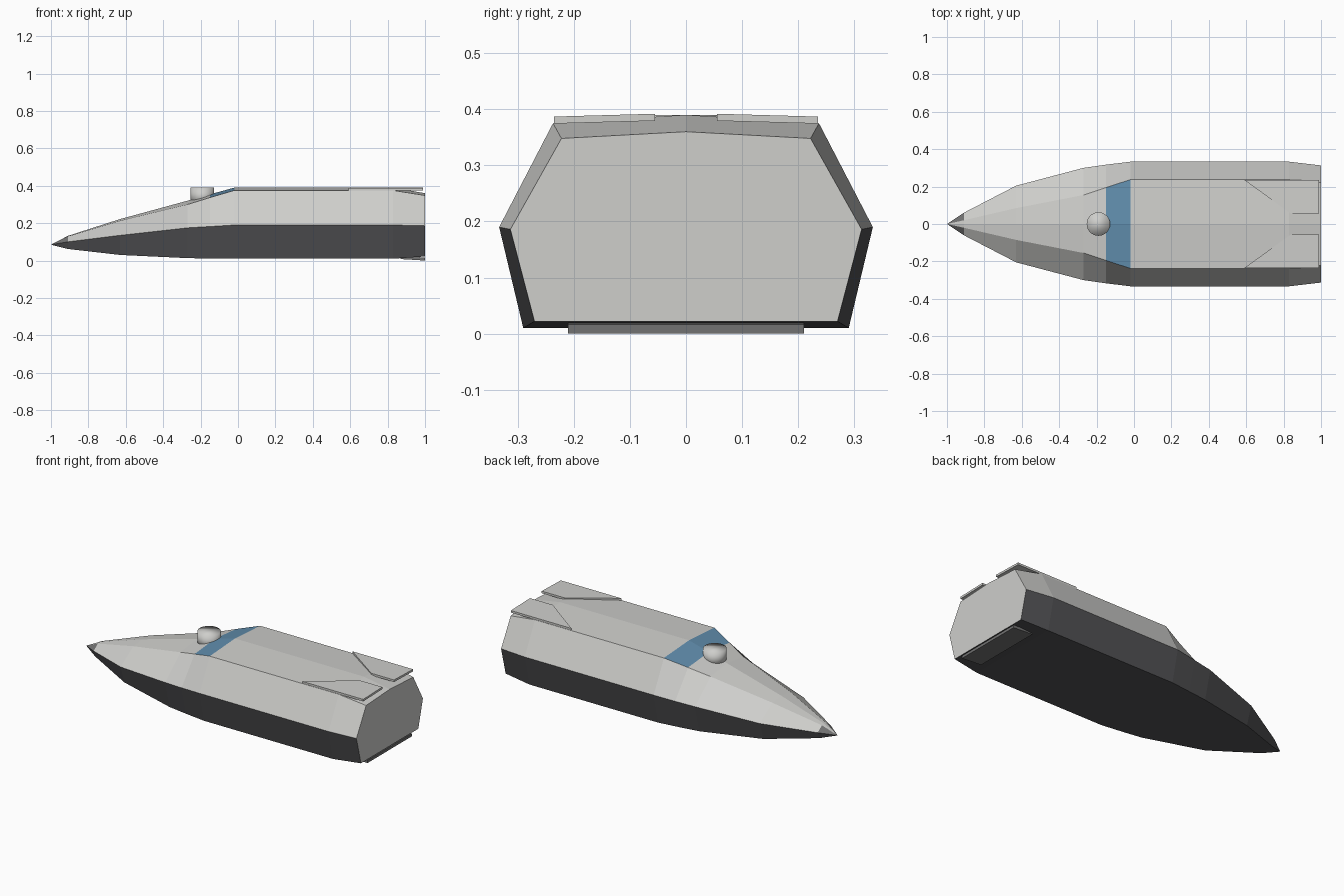
import bpy, bmesh

cube = bpy.data.objects.get("Cube")
if cube:
    bpy.data.objects.remove(cube)


def material(name, rgb):
    m = bpy.data.materials.new(name)
    m.use_nodes = True
    m.diffuse_color = (*rgb, 1)
    m.node_tree.nodes["Principled BSDF"].inputs["Base Color"].default_value = (*rgb, 1)
    return m


light = material("light grey", (0.62, 0.62, 0.60))
dark = material("charcoal", (0.085, 0.085, 0.09))
blue = material("window blue", (0.12, 0.27, 0.42))
medium = material("medium grey", (0.17, 0.17, 0.17))


def finish(name, bm, mats):
    bmesh.ops.recalc_face_normals(bm, faces=bm.faces)
    mesh = bpy.data.meshes.new(name)
    bm.to_mesh(mesh)
    bm.free()
    for m in mats:
        mesh.materials.append(m)
    obj = bpy.data.objects.new(name, mesh)
    bpy.context.collection.objects.link(obj)
    return obj


def prism(name, bottom, thickness, mat):
    """Plate made from an outline, thickened straight upwards."""
    bm = bmesh.new()
    lower = [bm.verts.new(p) for p in bottom]
    upper = [bm.verts.new((x, y, z + thickness)) for x, y, z in bottom]
    bm.faces.new(lower)
    bm.faces.new(upper)
    n = len(bottom)
    for i in range(n):
        j = (i + 1) % n
        bm.faces.new((lower[i], lower[j], upper[j], upper[i]))
    return finish(name, bm, [mat])


# Hull stations: x, ridge z, deck edge (y, z), waist (y, z), keel (y, z)
stations = [
    (-0.91, 0.132, (0.02, 0.129), (0.06, 0.10), (0.045, 0.062)),
    (-0.63, 0.222, (0.085, 0.213), (0.205, 0.135), (0.17, 0.03)),
    (-0.27, 0.32, (0.155, 0.30), (0.30, 0.175), (0.258, 0.013)),
    (-0.15, 0.354, (0.195, 0.337), (0.317, 0.182), (0.274, 0.011)),
    (-0.02, 0.39, (0.237, 0.375), (0.333, 0.19), (0.29, 0.01)),
    (0.83, 0.39, (0.237, 0.375), (0.333, 0.19), (0.29, 0.01)),
    (1.0, 0.36, (0.222, 0.348), (0.313, 0.186), (0.27, 0.022)),
]
ROOF, UPPER = (0, 6), (1, 5)
WINDOW_BAY = 3

# Faceted hull, coloured by band
bm = bmesh.new()
rings = []
for x, ridge, *half in stations:
    section = [(0, ridge)] + half + [(-y, z) for y, z in reversed(half)]
    rings.append([bm.verts.new((x, y, z)) for y, z in section])
tip = bm.verts.new((-1, 0, 0.085))
for k in range(7):
    j = (k + 1) % 7
    nose = bm.faces.new((tip, rings[0][k], rings[0][j]))
    nose.material_index = 0 if k in ROOF else 3 if k in UPPER else 1
    for bay, (a, b) in enumerate(zip(rings, rings[1:])):
        face = bm.faces.new((a[k], a[j], b[j], b[k]))
        if k in ROOF:
            face.material_index = 2 if bay == WINDOW_BAY else 0
        else:
            face.material_index = 0 if k in UPPER else 1
bm.faces.new(rings[-1])
finish("hull", bm, [light, dark, blue, medium])

# Roof flaps, lying on the roof slope and overhanging the tapered tail
for side, name in ((1, "left_roof_flap"), (-1, "right_roof_flap")):
    outline = [(0.59, 0.235), (0.84, 0.055), (0.99, 0.055), (0.99, 0.235)]
    prism(name, [(x, side * y, 0.381 - 0.028 * y) for x, y in outline], 0.0125, light)

# Tail flap under the stern
prism("stern_flap", [(0.87, -0.21, 0.008), (0.87, 0.21, 0.008),
                     (1.0, 0.21, 0.0), (1.0, -0.21, 0.0)], 0.016, medium)

# Round sensor drum in front of the window
bpy.ops.mesh.primitive_cylinder_add(vertices=32, radius=0.063, depth=0.09,
                                    location=(-0.19, 0, 0.345))
drum = bpy.context.object
drum.name = "sensor_drum"
drum.data.materials.append(light)
bpy.ops.object.shade_smooth()
